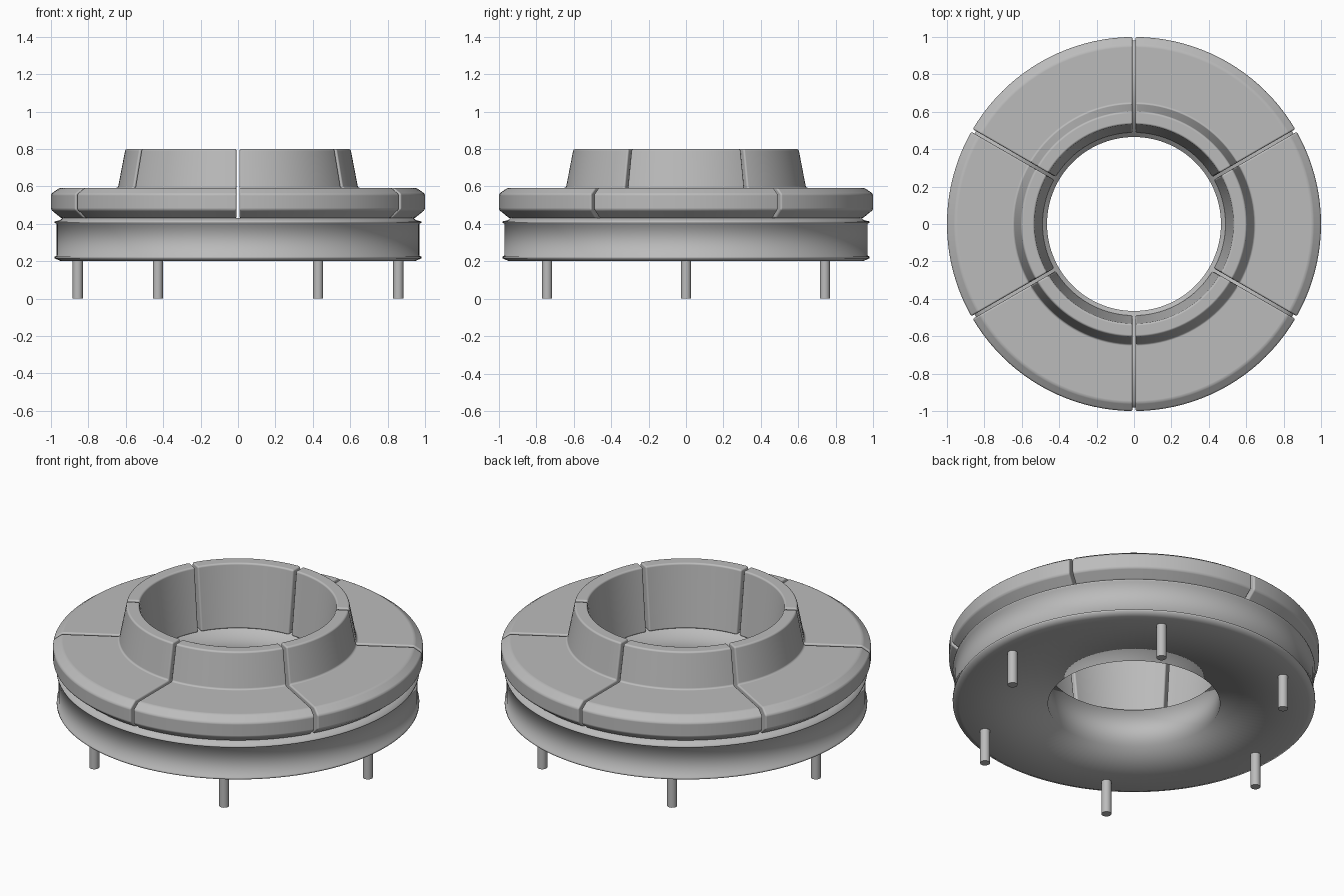
import bpy, bmesh, math
from math import sin, cos, asin, pi, radians

if "Cube" in bpy.data.objects:
    bpy.data.objects.remove(bpy.data.objects["Cube"], do_unlink=True)

# One plain grey for the whole piece
grey = bpy.data.materials.new("upholstery_grey")
grey.use_nodes = True
colour = (0.5, 0.5, 0.5, 1)
grey.diffuse_color = colour
grey.node_tree.nodes["Principled BSDF"].inputs["Base Color"].default_value = colour


def finish(bm, name):
    bmesh.ops.recalc_face_normals(bm, faces=bm.faces)
    mesh = bpy.data.meshes.new(name)
    bm.to_mesh(mesh)
    bm.free()
    mesh.materials.append(grey)
    obj = bpy.data.objects.new(name, mesh)
    bpy.context.collection.objects.link(obj)
    return obj


def sweep(profile, start, end, steps, gap=0.0):
    """Turn a closed (radius, height) profile about z; a gap gives parallel seams."""
    bm = bmesh.new()
    full = end - start > 2 * pi - 0.001
    rings = []
    for i in range(steps if full else steps + 1):
        ring = []
        for r, z in profile:
            inset = asin(gap / r)
            a = start + inset + (end - start - 2 * inset) * i / steps
            ring.append(bm.verts.new((r * cos(a), r * sin(a), z)))
        rings.append(ring)
    n = len(profile)
    pairs = list(zip(rings, rings[1:]))
    if full:
        pairs.append((rings[-1], rings[0]))
    else:
        bm.faces.new(rings[0])
        bm.faces.new(rings[-1])
    for a, b in pairs:
        for k in range(n):
            m = (k + 1) % n
            bm.faces.new((a[k], a[m], b[m], b[k]))
    for f in bm.faces:
        f.smooth = True
    return bm


# Ring base with piping lips; its hole edges are softly shaded
base_profile = [
    (0.465, 0.20), (0.945, 0.20), (0.98, 0.215), (0.98, 0.225), (0.97, 0.23),
    (0.97, 0.40), (0.98, 0.405), (0.98, 0.413), (0.95, 0.42), (0.94, 0.43),
    (0.465, 0.43),
]
bm = sweep(base_profile, 0, 2 * pi, 120)
for e in bm.edges:
    middle = (e.verts[0].co + e.verts[1].co) / 2
    if middle.xy.length > 0.8 and e.calc_face_angle(0) > radians(20):
        e.smooth = False
finish(bm, "ring_base")

# Six cushions, each a seat with its backrest
cushion_profile = [
    (0.488, 0.43), (0.945, 0.43), (1.0, 0.475), (1.0, 0.56), (0.955, 0.592),
    (0.642, 0.592), (0.602, 0.80), (0.533, 0.80),
]
for i in range(6):
    start = radians(30 + 60 * i)
    bm = sweep(cushion_profile, start, start + pi / 3, 20, gap=0.008)
    cushion = finish(bm, f"seat_cushion_{i + 1}")
    bevel = cushion.modifiers.new("soft_edges", "BEVEL")
    bevel.width = 0.01
    bevel.segments = 3
    bevel.limit_method = "ANGLE"
    bevel.angle_limit = radians(25)
    bevel.harden_normals = True

# Six round legs
for i in range(6):
    bm = bmesh.new()
    bmesh.ops.create_cone(bm, cap_ends=True, segments=24, radius1=0.027,
                          radius2=0.027, depth=0.21)
    for f in bm.faces:
        f.smooth = len(f.verts) == 4
    leg = finish(bm, f"leg_{i + 1}")
    a = i * pi / 3
    leg.location = (0.857 * cos(a), 0.857 * sin(a), 0.105)
